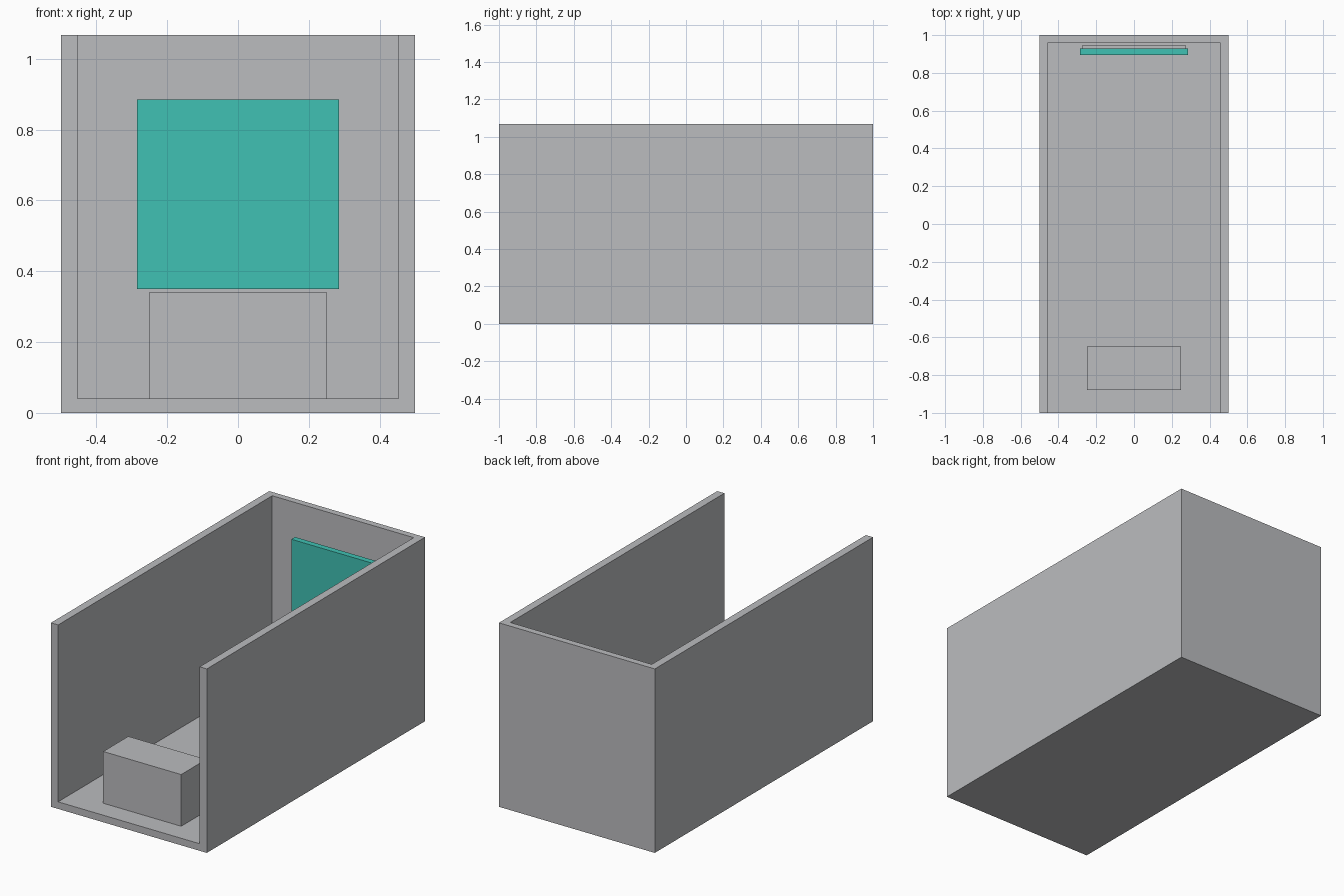
import bpy
from mathutils import Vector

cube = bpy.data.objects.get("Cube")
if cube:
    bpy.data.objects.remove(cube, do_unlink=True)


def make_material(name, rgb):
    mat = bpy.data.materials.new(name)
    mat.use_nodes = True
    colour = (*rgb, 1.0)
    mat.diffuse_color = colour
    mat.node_tree.nodes["Principled BSDF"].inputs["Base Color"].default_value = colour
    return mat


def box(name, low, high, mat):
    """Axis-aligned box between two corners."""
    low, high = Vector(low), Vector(high)
    bpy.ops.mesh.primitive_cube_add(size=1, location=(low + high) / 2)
    obj = bpy.context.object
    obj.name = name
    obj.scale = high - low
    bpy.ops.object.transform_apply(location=False, rotation=False, scale=True)
    obj.data.materials.append(mat)
    return obj


grey = make_material("light grey", (0.497, 0.503, 0.52))
teal = make_material("teal", (0.051, 0.533, 0.451))

HEIGHT, WALL, FLOOR = 1.067, 0.046, 0.041

# Room shell: a block hollowed out, open at the top and front
shell = box("room_shell", (-0.5, -1, 0), (0.5, 1, HEIGHT), grey)
cutter = box("room_cutter", (-0.5 + WALL, -1.2, FLOOR),
             (0.5 - WALL, 0.962, HEIGHT + 0.2), grey)
cutter.hide_render = True
cut = shell.modifiers.new("hollow", 'BOOLEAN')
cut.operation = 'DIFFERENCE'
cut.solver = 'EXACT'
cut.object = cutter
bpy.context.view_layer.objects.active = shell
bpy.ops.object.modifier_apply(modifier=cut.name)
bpy.data.objects.remove(cutter, do_unlink=True)

# Block on the floor near the opening
box("floor_block", (-0.25, -0.878, FLOOR), (0.25, -0.648, 0.341), grey)

# Wall panel with its backing plate
box("wall_panel", (-0.285, 0.896, 0.35), (0.285, 0.93, 0.885), teal)
box("panel_backing", (-0.275, 0.93, 0.36), (0.275, 0.946, 0.875), grey)
